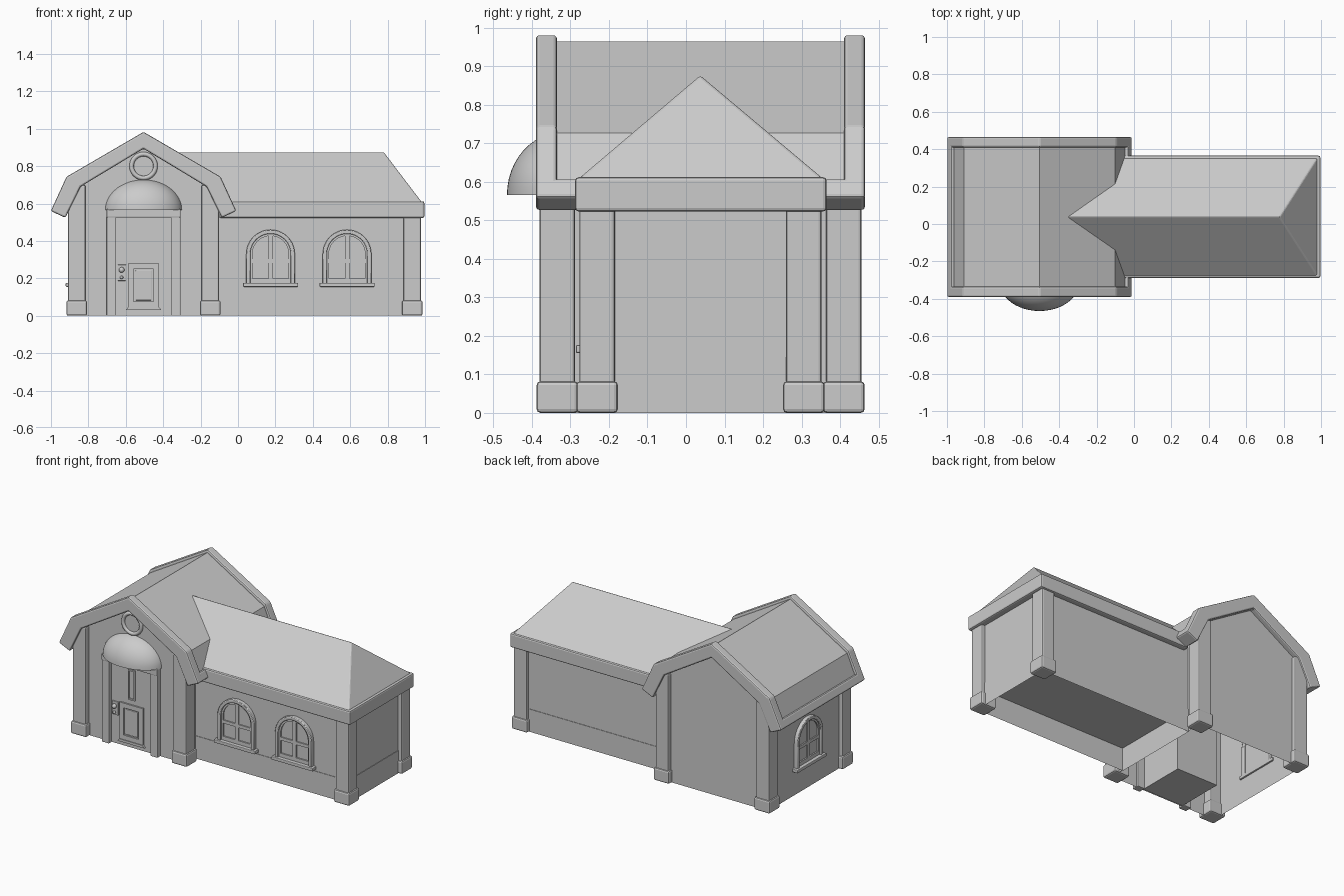
import bpy, bmesh, math

if "Cube" in bpy.data.objects:
    bpy.data.objects.remove(bpy.data.objects["Cube"])

GX, CY = -0.505, 0.037          # gable block axis in x, building axis in y


def finish(name, bm, bevel=0.0, smooth=False):
    bmesh.ops.recalc_face_normals(bm, faces=bm.faces)
    me = bpy.data.meshes.new(name)
    bm.to_mesh(me)
    bm.free()
    ob = bpy.data.objects.new(name, me)
    bpy.context.collection.objects.link(ob)
    if smooth:
        bpy.ops.object.select_all(action='DESELECT')
        ob.select_set(True)
        bpy.context.view_layer.objects.active = ob
        bpy.ops.object.shade_smooth_by_angle(angle=math.radians(35))
    if bevel:
        m = ob.modifiers.new("Bevel", 'BEVEL')
        m.width, m.segments = bevel, 2
        m.limit_method, m.angle_limit = 'ANGLE', math.radians(25)
    return ob


def prism(name, pts, y0, y1, bevel=0.0, smooth=False, open_bottom=False):
    """Extrude an (x, z) outline from y0 to y1."""
    bm = bmesh.new()
    a = [bm.verts.new((x, y0, z)) for x, z in pts]
    b = [bm.verts.new((x, y1, z)) for x, z in pts]
    bm.faces.new(a)
    bm.faces.new(b[::-1])
    for i in range(len(pts)):
        j = (i + 1) % len(pts)
        bm.faces.new((a[i], b[i], b[j], a[j]))
    bmesh.ops.recalc_face_normals(bm, faces=bm.faces)
    if open_bottom:
        low = [f for f in bm.faces if all(v.co.z < 1e-5 for v in f.verts)]
        bmesh.ops.delete(bm, geom=low, context='FACES')
    return finish(name, bm, bevel, smooth)


def box(name, x0, x1, y0, y1, z0, z1, bevel=0.0, open_bottom=False):
    return prism(name, [(x0, z0), (x1, z0), (x1, z1), (x0, z1)], y0, y1, bevel,
                 open_bottom=open_bottom)


def mirrored(half):
    """Outline on both sides of the gable axis from (offset, z) ending at the apex."""
    return [(GX - o, z) for o, z in half] + [(GX + o, z) for o, z in half[-2::-1]]


def arch(r, base, spring=0.33, n=20):
    top = [(-r * math.cos(math.pi * i / n), spring + r * math.sin(math.pi * i / n))
           for i in range(n + 1)]
    return [(-r, base)] + top + [(r, base)]


# Wall shells
prism("gable_walls", mirrored([(0.38, 0), (0.38, 0.62), (0.345, 0.71), (0, 0.92)]),
      -0.345, 0.43, open_bottom=True)
box("wing_walls", -0.13, 0.955, -0.25, 0.33, 0, 0.56, open_bottom=True)
box("wing_plinth", -0.13, 0.958, -0.253, 0.333, 0, 0.145, open_bottom=True)

# Pillars with bases
pillars = [(GX + s * 0.357, y, 0.70) for s in (-1, 1) for y in (-0.334, 0.41)]
pillars += [(0.932, y, 0.56) for y in (-0.231, 0.306)]
for i, (x, y, top) in enumerate(pillars):
    box(f"pillar_{i}", x - 0.046, x + 0.046, y - 0.046, y + 0.046, 0, top, 0.008)
    box(f"pillar_base_{i}", x - 0.055, x + 0.055, y - 0.054, y + 0.054, 0, 0.082, 0.01)

# Gable roof: end boards, slightly sunken panel and eave beams
inner = mirrored([(0.418, 0.524), (0.337, 0.69), (0, 0.893)])
outer = mirrored([(0.496, 0.56), (0.412, 0.743), (0, 0.983)])
panel = mirrored([(0.458, 0.60), (0.404, 0.727), (0, 0.965)])
for name, y0, y1 in (("front_gable_board", -0.39, -0.335), ("back_gable_board", 0.41, 0.465)):
    prism(name, outer + inner[::-1], y0, y1, 0.009)
under = mirrored([(0.40, 0.56), (0.337, 0.69), (0, 0.893)])
prism("gable_roof", panel + under[::-1], -0.35, 0.425)
for s, name in ((-1, "left_eave_beam"), (1, "right_eave_beam")):
    prism(name, [(GX + s * o, z) for o, z in
                 ((0.496, 0.56), (0.473, 0.61), (0.395, 0.574), (0.418, 0.524))],
          -0.36, 0.435, 0.009)

# Wing roof with a hipped end, on its fascia
box("wing_fascia", -0.10, 0.996, -0.288, 0.365, 0.523, 0.612, 0.009)
bm = bmesh.new()
low = [bm.verts.new((x, y, 0.608)) for x, y in
       ((-0.15, -0.279), (0.982, -0.279), (0.982, 0.356), (-0.15, 0.356))]
r0 = bm.verts.new((-0.36, CY, 0.876))
r1 = bm.verts.new((0.778, CY, 0.876))
for f in ((low[0], low[1], r1, r0), (low[1], low[2], r1), (low[2], low[3], r0, r1),
          (low[3], low[0], r0), low[::-1]):
    bm.faces.new(f)
finish("wing_roof", bm, 0.006)


# Arched windows, built facing -y then placed on a wall
def window(tag, loc, rot):
    parts = [
        prism(f"{tag}_frame", arch(0.13, 0.17) + arch(0.108, 0.17)[::-1], -0.024, 0.01, 0.004, True),
        prism(f"{tag}_sash", arch(0.109, 0.17) + arch(0.097, 0.17)[::-1], -0.013, 0.01, 0, True),
        prism(f"{tag}_glass", arch(0.105, 0.17), -0.004, 0.006),
        box(f"{tag}_sill", -0.147, 0.147, -0.036, 0.01, 0.155, 0.176, 0.004),
        box(f"{tag}_bottom_rail", -0.1, 0.1, -0.013, 0.005, 0.17, 0.2),
        box(f"{tag}_upright", -0.012, 0.012, -0.013, 0.005, 0.18, 0.43),
        box(f"{tag}_crossbar", -0.1, 0.1, -0.012, 0.005, 0.283, 0.303),
    ]
    for p in parts:
        p.location = loc
        p.rotation_euler.z = rot


window("wing_window_a", (0.174, -0.25, 0), 0)
window("wing_window_b", (0.583, -0.25, 0), 0)
window("side_window", (-0.885, CY, 0), -math.pi / 2)

# Door block, surround and panels
box("door", GX - 0.146, GX + 0.146, -0.352, -0.04, 0.004, 0.54)
for s, name in ((-1, "left_door_post"), (1, "right_door_post")):
    x = GX + s * 0.172
    box(name, x - 0.026, x + 0.026, -0.378, -0.33, 0, 0.54, 0.005)
box("door_lintel", GX - 0.198, GX + 0.198, -0.382, -0.33, 0.525, 0.57, 0.005)


def rect_frame(name, x0, x1, z0, z1, w, y):
    for k, (a, b, c, d) in enumerate(((x0, x0 + w, z0, z1), (x1 - w, x1, z0, z1),
                                      (x0 + w, x1 - w, z0, z0 + w), (x0 + w, x1 - w, z1 - w, z1))):
        box(f"{name}_{k}", a, b, y, -0.345, c, d)


rect_frame("door_slit_frame", -0.531, -0.481, 0.31, 0.505, 0.009, -0.359)
rect_frame("door_panel_frame", -0.588, -0.422, 0.045, 0.28, 0.03, -0.362)
box("door_panel", -0.548, -0.462, -0.36, -0.345, 0.082, 0.243, 0.004)
prism("door_kick_trim", [(-0.60, 0.03), (-0.41, 0.03), (-0.422, 0.046), (-0.588, 0.046)],
      -0.366, -0.345)
box("handle_plate", -0.645, -0.598, -0.36, -0.345, 0.187, 0.273, 0.003)
for name, z, r in (("door_knob", 0.245, 0.015), ("door_lock", 0.205, 0.009)):
    bm = bmesh.new()
    bmesh.ops.create_uvsphere(bm, u_segments=16, v_segments=10, radius=r)
    finish(name, bm, smooth=True).location = (-0.622, -0.366, z)

# Domed canopy: quarter of an ellipsoid
bm = bmesh.new()
bmesh.ops.create_uvsphere(bm, u_segments=48, v_segments=24, radius=1)
for no in ((0, 0, -1), (0, 1, 0)):
    cut = bmesh.ops.bisect_plane(bm, geom=bm.verts[:] + bm.edges[:] + bm.faces[:],
                                 plane_co=(0, 0, 0), plane_no=no, clear_outer=True)
    bmesh.ops.holes_fill(bm, edges=[e for e in bm.edges if e.is_boundary], sides=0)
bmesh.ops.scale(bm, vec=(0.208, 0.145, 0.163), verts=bm.verts)
finish("door_canopy", bm, smooth=True).location = (GX, -0.32, 0.566)

# Round vent in the gable
for name, r, y in (("vent_rim", 0.075, -0.368), ("vent_disc", 0.055, -0.35)):
    ring = [(GX + r * math.cos(math.tau * i / 32), 0.80 + r * math.sin(math.tau * i / 32))
            for i in range(32)]
    if name == "vent_disc":
        prism(name, ring, y, -0.34)
    else:
        bpy.ops.mesh.primitive_torus_add(location=(GX, -0.35, 0.80), rotation=(math.pi / 2, 0, 0),
                                         major_segments=32, minor_segments=8,
                                         major_radius=0.064, minor_radius=0.012)
        bpy.context.object.name = name
        bpy.ops.object.shade_smooth_by_angle(angle=math.radians(60))
